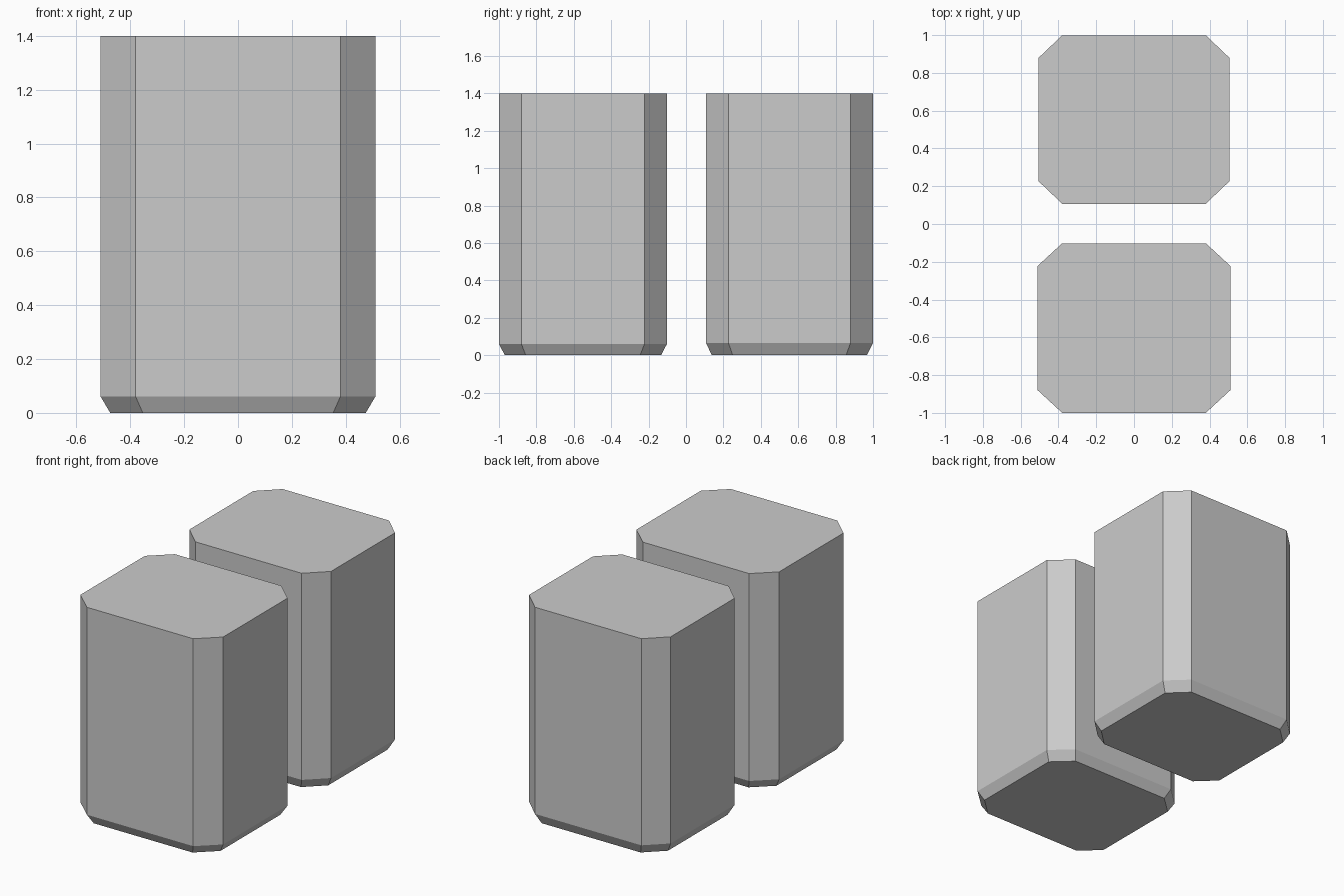
import bpy, bmesh

if "Cube" in bpy.data.objects:
    bpy.data.objects.remove(bpy.data.objects["Cube"])


def outline(hx, hy, cx, cy):
    """Rectangle with cut corners, counter-clockwise."""
    return [(cx, -hy), (hx, -cy), (hx, cy), (cx, hy),
            (-cx, hy), (-hx, cy), (-hx, -cy), (-cx, -hy)]


def block(name, y, hx, hy, chamfer, height=1.4, taper=0.93):
    pts = outline(hx, hy, 0.38, hy - 0.12)
    bm = bmesh.new()
    # Rings from the tapered foot up to the flat top
    rings = [[bm.verts.new((px * s, py * s, z)) for px, py in pts]
             for z, s in ((0, taper), (chamfer, 1), (height, 1))]
    bm.faces.new(rings[0][::-1])
    bm.faces.new(rings[-1])
    for a, b in zip(rings, rings[1:]):
        for i in range(8):
            j = (i + 1) % 8
            bm.faces.new((a[i], a[j], b[j], b[i]))
    mesh = bpy.data.meshes.new(name)
    bm.to_mesh(mesh)
    bm.free()
    obj = bpy.data.objects.new(name, mesh)
    obj.location.y = y
    bpy.context.collection.objects.link(obj)


# Two separate blocks, the front one slightly larger
block("front_block", -0.551, 0.51, 0.449, 0.06)
block("back_block", 0.553, 0.506, 0.446, 0.065)
